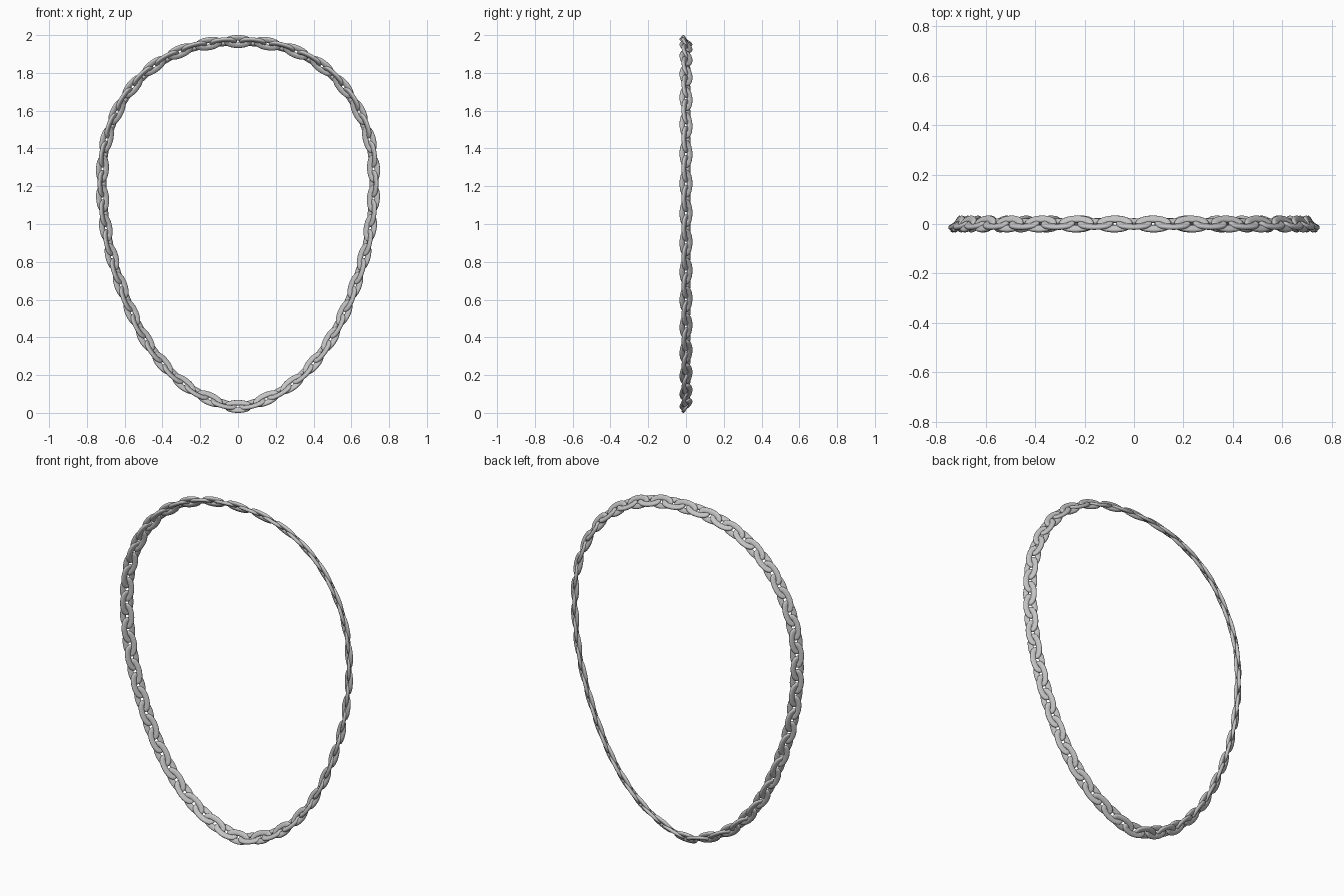
import bpy, bmesh, math
from mathutils import Matrix, Vector

if "Cube" in bpy.data.objects:
    bpy.data.objects.remove(bpy.data.objects["Cube"])

LINKS = 68           # links around the loop
HALF_LEN = 0.058     # wire centreline half length
HALF_WID = 0.0225    # wire centreline half width
WIRE_W = 0.0150      # wire half width in the link plane
WIRE_T = 0.0095      # wire half thickness
ROLL = 15            # links alternate this many degrees either way

silver = bpy.data.materials.new("silver grey")
silver.diffuse_color = (0.55, 0.55, 0.55, 1)
silver.use_nodes = True
silver.node_tree.nodes["Principled BSDF"].inputs["Base Color"].default_value = silver.diffuse_color

# Right half of the egg-shaped loop, bottom to top (x, z)
half = [(0, 0.034), (0.2, 0.099), (0.355, 0.215), (0.49, 0.39), (0.6, 0.62),
        (0.68, 0.875), (0.713, 1.09), (0.719, 1.26), (0.702, 1.42),
        (0.65, 1.575), (0.563, 1.72), (0.445, 1.835), (0.297, 1.917),
        (0.14, 1.957), (0, 1.966)]
ctrl = [Vector((x, 0, z)) for x, z in half]
ctrl += [Vector((-x, 0, z)) for x, z in half[-2:0:-1]]


def spline(points, steps=40):
    """Closed smooth curve through the points."""
    out, n = [], len(points)
    for i in range(n):
        a, b, c, d = (points[(i + k) % n] for k in (-1, 0, 1, 2))
        for s in range(steps):
            t = s / steps
            out.append(0.5 * (2 * b + (c - a) * t
                              + (2 * a - 5 * b + 4 * c - d) * t ** 2
                              + (3 * b - a - 3 * c + d) * t ** 3))
    return out


def spaced(points, count):
    """Evenly spaced points along a closed polyline."""
    n = len(points)
    seg = [(points[(i + 1) % n] - points[i]).length for i in range(n)]
    step = sum(seg) / count
    out, i, run = [], 0, 0.0
    for k in range(count):
        while run + seg[i] < k * step and i < n - 1:
            run += seg[i]
            i += 1
        f = (k * step - run) / seg[i]
        out.append(points[i].lerp(points[(i + 1) % n], f))
    return out


def soft(v):
    """Squares off a sine or cosine for a flattened wire section."""
    return math.copysign(abs(v) ** 0.75, v)


def link_mesh(around=40, sides=16):
    """Flat oval ring of flattened wire."""
    bm = bmesh.new()
    rings = []
    for i in range(around):
        t = 2 * math.pi * i / around
        c = Vector((HALF_LEN * math.cos(t), HALF_WID * math.sin(t), 0))
        side = Vector((HALF_WID * math.cos(t), HALF_LEN * math.sin(t), 0)).normalized()
        ring = []
        for j in range(sides):
            a = 2 * math.pi * j / sides
            p = c + WIRE_W * soft(math.cos(a)) * side
            if p.y * math.sin(t) < 0:      # keep the inner edge from crossing over
                p.y = 0
            p.z = WIRE_T * soft(math.sin(a))
            ring.append(bm.verts.new(p))
        rings.append(ring)
    for i in range(around):
        r, q = rings[i], rings[(i + 1) % around]
        for j in range(sides):
            k = (j + 1) % sides
            bm.faces.new((r[j], r[k], q[k], q[j])).smooth = True
    bmesh.ops.recalc_face_normals(bm, faces=bm.faces)
    me = bpy.data.meshes.new("chain_link")
    bm.to_mesh(me)
    bm.free()
    me.materials.append(silver)
    return me


# Lay the links along the loop, leaning outward to the front, rolled alternately
mesh = link_mesh()
spots = spaced(spline(ctrl), LINKS)
for i, p in enumerate(spots):
    tan = (spots[(i + 1) % LINKS] - spots[i - 1]).normalized()
    outward = Vector((tan.z, 0, -tan.x))
    lean = math.radians(45 + (ROLL if i % 2 else -ROLL))
    wide = outward * math.cos(lean) + Vector((0, -1, 0)) * math.sin(lean)
    nor = tan.cross(wide)
    ob = bpy.data.objects.new(f"chain_link_{i + 1:02d}", mesh)
    rot = Matrix((tan, wide, nor)).transposed().to_4x4()
    ob.matrix_world = Matrix.Translation(p) @ rot
    bpy.context.collection.objects.link(ob)
